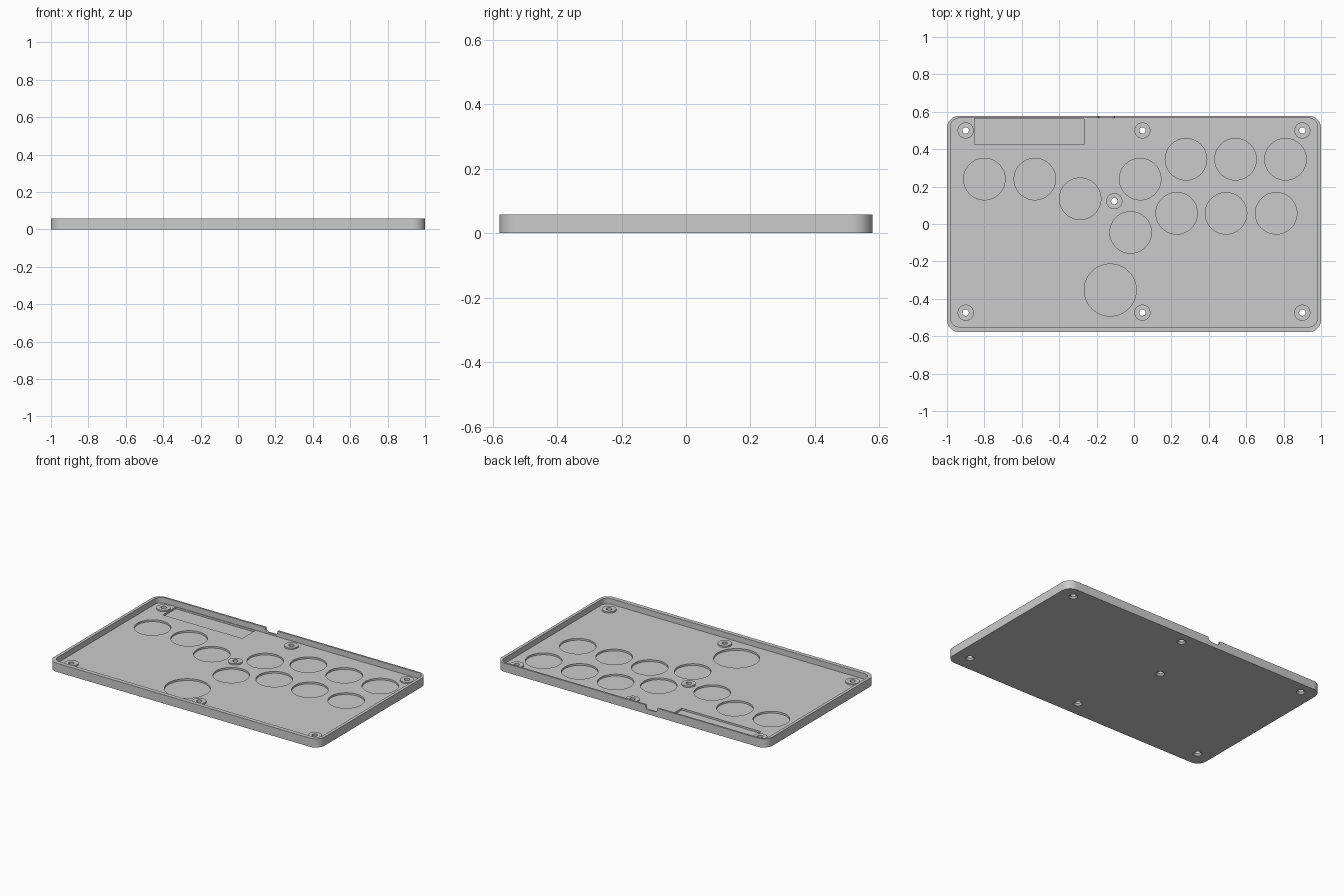
import bpy, bmesh
from math import cos, sin, pi

cube = bpy.data.objects.get("Cube")
if cube:
    bpy.data.objects.remove(cube, do_unlink=True)

grey = bpy.data.materials.new("light grey plastic")
grey.use_nodes = True
colour = (0.6, 0.6, 0.6, 1)
grey.diffuse_color = colour
grey.node_tree.nodes["Principled BSDF"].inputs["Base Color"].default_value = colour

HEIGHT, FLOOR, POCKET, BOSS = 0.058, 0.02, 0.008, 0.029
HALF_Y = 0.578


def rounded_rect(x0, x1, y0, y1, r, steps=12):
    """Outline of a rectangle with round corners, counter-clockwise."""
    corners = [(x1 - r, y1 - r), (x0 + r, y1 - r), (x0 + r, y0 + r), (x1 - r, y0 + r)]
    return [(cx + r * cos(pi / 2 * (q + i / steps)), cy + r * sin(pi / 2 * (q + i / steps)))
            for q, (cx, cy) in enumerate(corners) for i in range(steps + 1)]


def circle(x, y, r, n=64):
    return [(x + r * cos(2 * pi * i / n), y + r * sin(2 * pi * i / n)) for i in range(n)]


def loft(bm, low, z0, high, z1):
    """Closed solid between two outlines with equal point counts."""
    a = [bm.verts.new((x, y, z0)) for x, y in low]
    b = [bm.verts.new((x, y, z1)) for x, y in high]
    n = len(a)
    bm.faces.new(a[::-1])
    bm.faces.new(b)
    for i in range(n):
        j = (i + 1) % n
        bm.faces.new((a[i], a[j], b[j], b[i]))


def make(name, solids):
    bm = bmesh.new()
    for low, z0, high, z1 in solids:
        loft(bm, low, z0, high, z1)
    bmesh.ops.recalc_face_normals(bm, faces=bm.faces[:])
    mesh = bpy.data.meshes.new(name)
    bm.to_mesh(mesh)
    bm.free()
    mesh.materials.append(grey)
    obj = bpy.data.objects.new(name, mesh)
    bpy.context.collection.objects.link(obj)
    return obj


def prism(outline, z0, z1):
    return outline, z0, outline, z1


def combine(target, tool, operation):
    """Apply a boolean and remove the helper."""
    tool.hide_render = True
    mod = target.modifiers.new(tool.name, "BOOLEAN")
    mod.operation, mod.solver, mod.object = operation, "EXACT", tool
    bpy.context.view_layer.objects.active = target
    bpy.ops.object.modifier_apply(modifier=mod.name)
    bpy.data.objects.remove(tool, do_unlink=True)


# Tray body with its shallow basin
tray = make("tray", [prism(rounded_rect(-1, 1, -HALF_Y, HALF_Y, 0.065), 0, HEIGHT)])
basin = rounded_rect(-0.98, 0.98, -0.55, 0.566, 0.045)
combine(tray, make("basin_cutter", [prism(basin, FLOOR, HEIGHT + 0.1)]), "DIFFERENCE")

# Screw bosses
screws = [(x, y) for x in (-0.9, 0.045, 0.9) for y in (-0.474, 0.5)] + [(-0.105, 0.122)]
bosses = [prism(circle(x, y, 0.043, 40), FLOOR - 0.008, BOSS) for x, y in screws]
combine(tray, make("screw_bosses", bosses), "UNION")

# Round button pockets and the rectangular board pocket
buttons = [(-0.8, 0.24), (-0.53, 0.24), (-0.288, 0.135), (0.033, 0.24), (-0.018, -0.045),
           (0.278, 0.346), (0.543, 0.346), (0.81, 0.346),
           (0.228, 0.057), (0.492, 0.057), (0.76, 0.057)]
pockets = [prism(circle(x, y, 0.111), POCKET, FLOOR + 0.02) for x, y in buttons]
pockets.append(prism(circle(-0.127, -0.353, 0.139, 80), POCKET, FLOOR + 0.02))
pockets.append(prism([(-0.853, 0.425), (-0.266, 0.425), (-0.266, 0.562), (-0.853, 0.562)],
                     POCKET, FLOOR + 0.02))
combine(tray, make("pocket_cutter", pockets), "DIFFERENCE")

# Screw holes, then countersinks on the underside
holes = [prism(circle(x, y, 0.017, 32), -0.02, 0.1) for x, y in screws]
combine(tray, make("hole_cutter", holes), "DIFFERENCE")
sinks = [(circle(x, y, 0.028, 32), -0.001, circle(x, y, 0.016, 32), 0.012) for x, y in screws]
combine(tray, make("countersink_cutter", sinks), "DIFFERENCE")

# Rounded cable notch in the rear wall
notch = make("notch_cutter", [prism(rounded_rect(-0.193, -0.105, 0.03, 0.12, 0.022), -0.62, -0.56)])
for v in notch.data.vertices:
    x, y, z = v.co
    v.co = (x, -z, y)
notch.data.flip_normals()
bm = bmesh.new()
bm.from_mesh(notch.data)
bmesh.ops.recalc_face_normals(bm, faces=bm.faces[:])
bm.to_mesh(notch.data)
bm.free()
combine(tray, notch, "DIFFERENCE")

# Smooth curved walls, crisp edges
bpy.ops.object.select_all(action="DESELECT")
tray.select_set(True)
bpy.context.view_layer.objects.active = tray
bpy.ops.object.shade_smooth_by_angle(angle=pi / 6)
